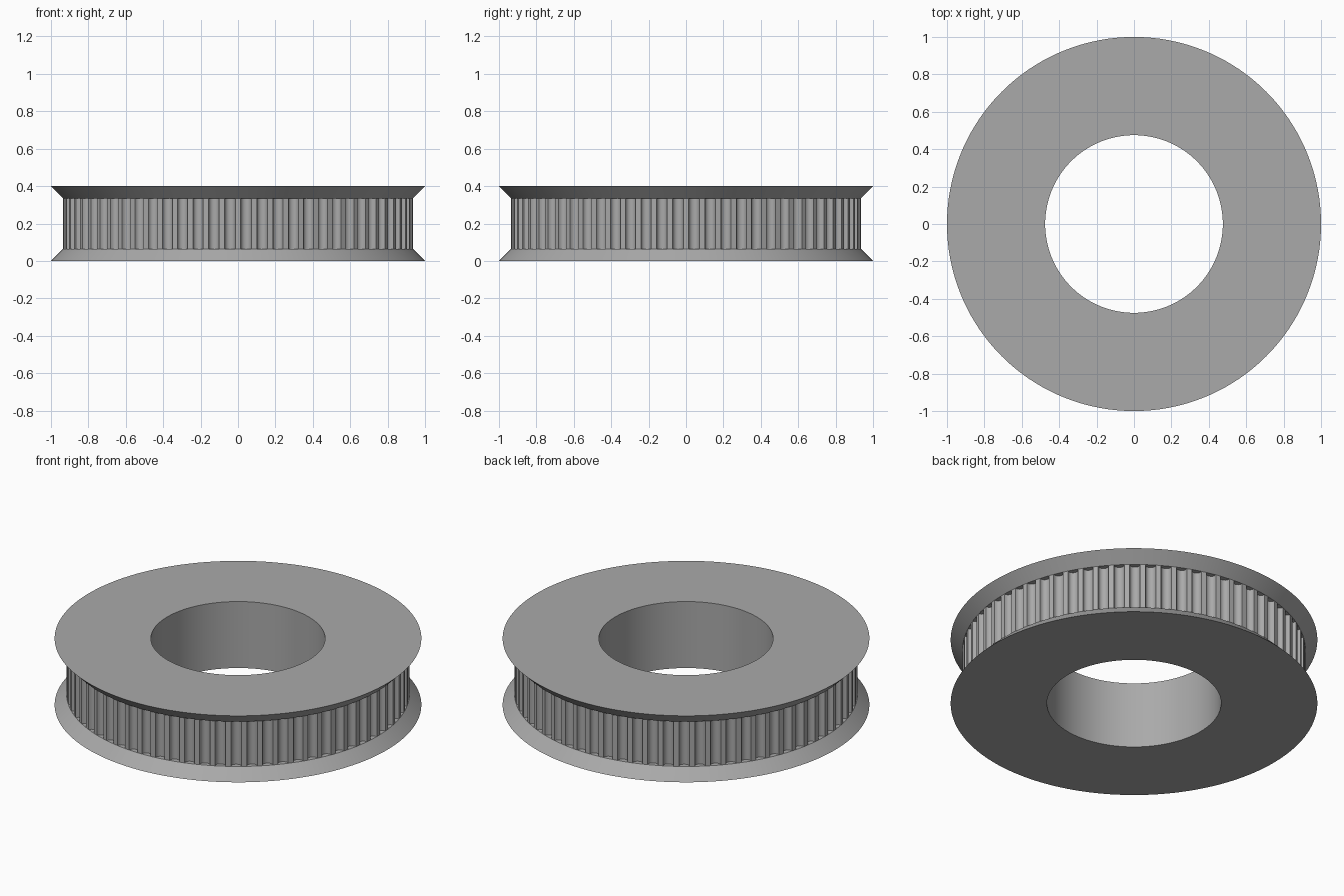
import bpy, bmesh
from math import sin, cos, pi, tau

if "Cube" in bpy.data.objects:
    bpy.data.objects.remove(bpy.data.objects["Cube"])

TEETH = 68
BORE, RIM, ROOT, FLANGE = 0.475, 0.935, 0.905, 1.0
LOW, HIGH, TOP = 0.065, 0.335, 0.4

steel = bpy.data.materials.new("grey metal")
steel.use_nodes = True
steel.diffuse_color = (0.4, 0.4, 0.4, 1)
steel.node_tree.nodes["Principled BSDF"].inputs["Base Color"].default_value = (0.4, 0.4, 0.4, 1)


def circle(radius, count=TEETH * 2):
    return [(radius * cos(tau * i / count), radius * sin(tau * i / count)) for i in range(count)]


def toothed_outline():
    # one flat land and one rounded groove for each tooth
    points, pitch = [], tau / TEETH
    for i in range(TEETH):
        centre = (i + 0.5) * pitch
        for k in range(9):
            t = pi * k / 8
            r = RIM - (RIM - ROOT) * abs(sin(t)) ** 0.8
            a = centre - 0.33 * pitch * cos(t)
            points.append((r * cos(a), r * sin(a)))
    return points


def skin_rings(name, sections, closed):
    # skin (outline, z) sections into a tube, or into a closed ring
    bm = bmesh.new()
    loops = [[bm.verts.new((x, y, z)) for x, y in outline] for outline, z in sections]
    following = loops[1:] + (loops[:1] if closed else [])
    for a, b in zip(loops, following):
        for i in range(len(a)):
            j = (i + 1) % len(a)
            bm.faces.new((a[i], a[j], b[j], b[i]))
    bmesh.ops.recalc_face_normals(bm, faces=bm.faces)
    mesh = bpy.data.meshes.new(name)
    bm.to_mesh(mesh)
    bm.free()
    mesh.materials.append(steel)
    obj = bpy.data.objects.new(name, mesh)
    bpy.context.collection.objects.link(obj)
    bpy.ops.object.select_all(action='DESELECT')
    obj.select_set(True)
    bpy.context.view_layer.objects.active = obj
    bpy.ops.object.shade_smooth_by_angle(angle=pi / 6)


# Toothed belt surface, open at the ends where the flanges close it
skin_rings("toothed_rim", [(toothed_outline(), LOW), (toothed_outline(), HIGH)], False)

# Body with bore and two bevelled flanges
inner = ROOT - 0.02
skin_rings("flanged_body", [
    (circle(BORE), 0), (circle(FLANGE), 0), (circle(RIM), LOW), (circle(inner), LOW),
    (circle(inner), HIGH), (circle(RIM), HIGH), (circle(FLANGE), TOP), (circle(BORE), TOP)], True)
